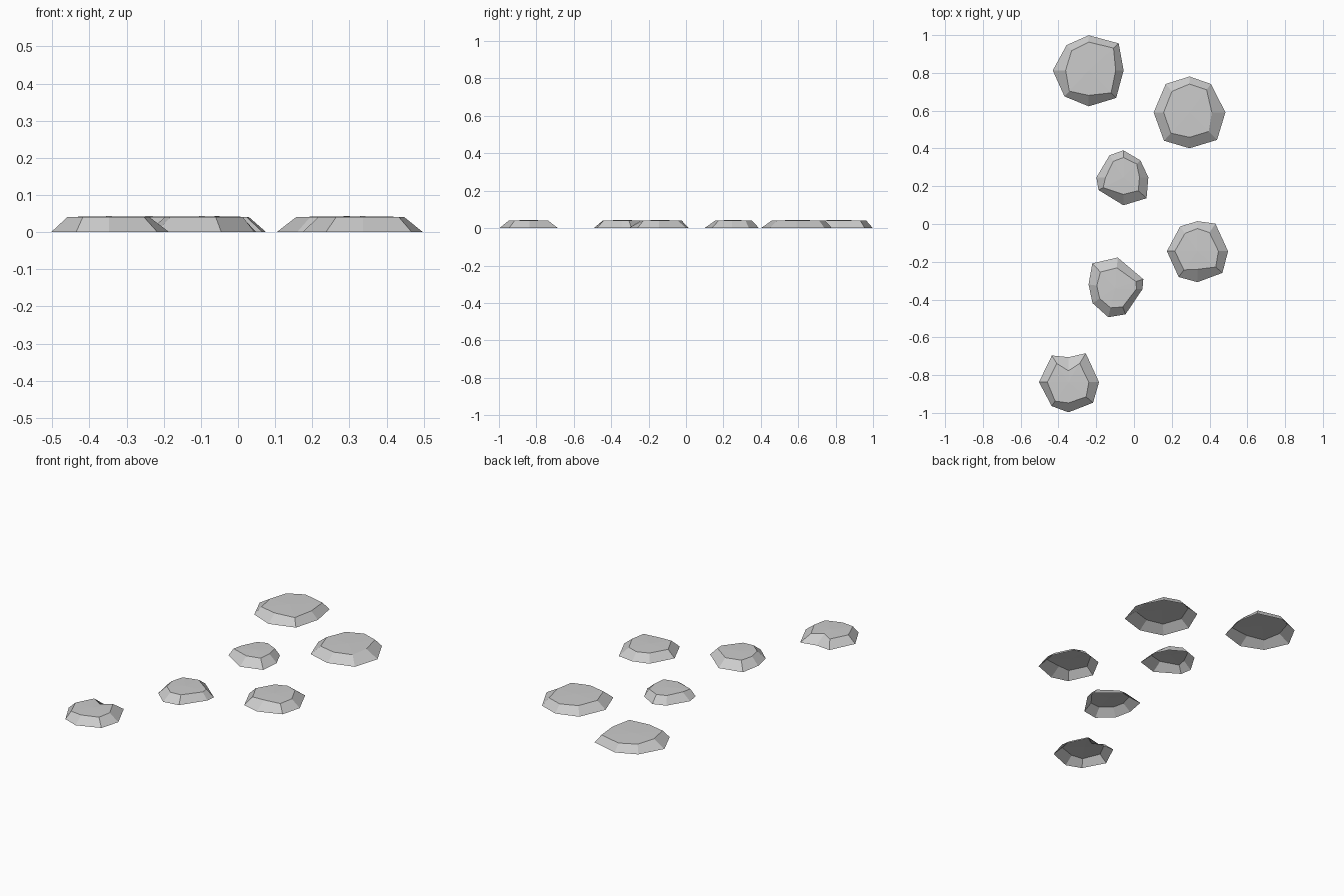
import bpy, bmesh, math

U = 0.01  # radii are given in hundredths of a unit


def stone(name, x, y, outer, inner, turn, rim=0.041, crown=0.043):
    """Eight-sided bevelled stone, open underneath; turn = per-corner angle shift in degrees."""
    bm = bmesh.new()

    def ring(radii, z):
        verts = []
        for i, r in enumerate(radii):
            a = math.radians(45 * i + turn.get(i, 0))
            verts.append(bm.verts.new((r * U * math.cos(a), r * U * math.sin(a), z)))
        return verts

    base, top = ring(outer, 0), ring(inner, rim)
    centre = bm.verts.new((0, 0, crown))
    for i in range(8):
        j = (i + 1) % 8
        bm.faces.new((base[i], base[j], top[j], top[i]))   # sloping side
        bm.faces.new((top[i], top[j], centre))             # top facet
    mesh = bpy.data.meshes.new(name)
    bm.to_mesh(mesh)
    bm.free()
    ob = bpy.data.objects.new(name, mesh)
    ob.location = (x, y, 0)
    bpy.context.collection.objects.link(ob)


# Corners run counter-clockwise from +x
stone("stepping_stone_back_left", -0.24, 0.813,
      (18.5, 21.4, 18.6, 17.8, 19, 18.8, 19, 20.6),
      (14.3, 17.7, 15, 13.8, 12.2, 15, 13.2, 16.8), {1: -3, 3: -4, 5: 2})
stone("stepping_stone_back_right", 0.294, 0.591,
      (19, 18.8, 19, 19.6, 19, 20.2, 19, 20.6),
      (11.8, 15, 15, 14.5, 13.7, 14.8, 13.2, 14.3), {1: 8, 3: -5, 5: 3})
stone("stepping_stone_middle_left", -0.056, 0.247,
      (13.2, 12.7, 14.3, 13.8, 14.3, 14.8, 14.8, 16.5),
      (8.5, 10, 10.5, 10, 9.5, 12, 9, 10.6), {3: -13, 5: -18, 7: 3})
stone("stepping_stone_middle_right", 0.336, -0.144,
      (16.2, 17.4, 15.9, 16, 16.2, 16.9, 16.4, 17.5),
      (11.1, 11.7, 12, 11.5, 12, 12.2, 9.6, 12.8), {1: 12, 3: -10, 5: 9, 7: 4})
stone("stepping_stone_front_middle", -0.098, -0.34,
      (14.3, 15.5, 16.3, 18, 14.4, 14.5, 15.8, 14.8),
      (11.1, 11.4, 10.8, 11.7, 10, 10, 10.7, 10.6),
      {0: -2, 1: -27, 2: -4, 3: -2, 4: -8, 5: -12, 6: -14, 7: -24})
stone("stepping_stone_front_left", -0.347, -0.837,
      (16.2, 17.8, 13.2, 16.6, 15.6, 15.5, 16, 17),
      (10.8, 11.5, 6, 11.6, 11.2, 12.3, 11, 12.2), {1: 14, 3: -13, 5: 10, 7: 5})
